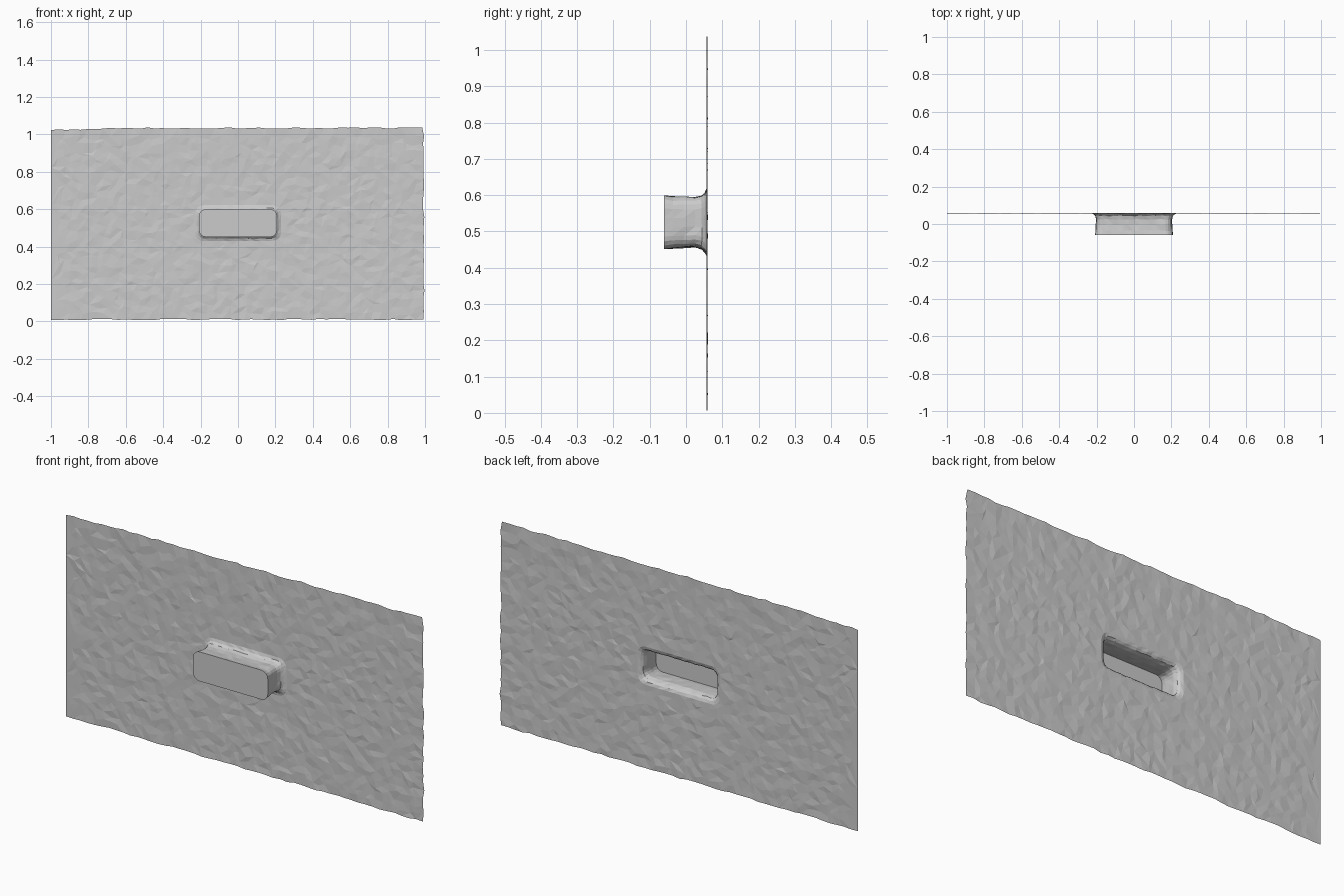
import bpy, bmesh, math, random
from mathutils import Vector, noise
from mathutils.geometry import delaunay_2d_cdt

if "Cube" in bpy.data.objects:
    bpy.data.objects.remove(bpy.data.objects["Cube"])

random.seed(4)
BACK, FRONT, ZC = 0.058, -0.06, 0.525


def rounded_rect(outset, hx=0.208, hz=0.074, r=0.035):
    """Evenly split rounded rectangle loop as (x, z) points."""
    hx, hz, r = hx + outset, hz + outset, r + outset * 0.5
    pts = []
    for i, (sx, sz) in enumerate([(1, 1), (-1, 1), (-1, -1), (1, -1)]):
        for k in range(5):
            a = math.pi / 2 * (i + k / 4)
            pts.append(Vector((sx * (hx - r) + r * math.cos(a),
                               ZC + sz * (hz - r) + r * math.sin(a))))
        # straight side up to the next corner
        a = math.pi / 2 * (i + 1)
        nx, nz = [(-1, 1), (-1, -1), (1, -1), (1, 1)][i]
        end = Vector((nx * (hx - r) + r * math.cos(a),
                      ZC + nz * (hz - r) + r * math.sin(a)))
        n = 12 if i % 2 == 0 else 3
        pts += [pts[-1].lerp(end, k / n) for k in range(1, n)] if n else []
    # drop repeated straight points caused by growing the list
    return pts


def make_object(name, verts, faces):
    mesh = bpy.data.meshes.new(name)
    mesh.from_pydata(verts, [], faces)
    mesh.update()
    obj = bpy.data.objects.new(name, mesh)
    bpy.context.collection.objects.link(obj)
    return obj


# Pocket: lofted rings with a slight waist, flaring into the sheet
profile = [(FRONT, 0), (-0.035, -0.003), (-0.005, -0.005), (0.025, -0.006),
           (0.044, -0.001), (0.053, 0.008), (BACK, 0.022)]
verts, faces = [], []
opening = rounded_rect(profile[-1][1])
n = len(opening)
for j, (y, out) in enumerate(profile):
    for p in rounded_rect(out):
        v = Vector((p.x, y, p.y))
        if 0 < j < len(profile) - 1:
            v += noise.noise_vector(v * 28) * 0.004
        verts.append(v)
for j in range(len(profile) - 1):
    for i in range(n):
        a, b = j * n + i, j * n + (i + 1) % n
        faces += [(a, b, b + n), (a, b + n, a + n)]
faces.append(tuple(range(n)))
pocket = make_object("pocket", verts, faces)

# Sheet outline: straight left edge, the other three slightly ragged
outline = []
def rag():
    return random.uniform(-0.004, 0.004)
outline += [Vector((-1 + 1.99 * k / 50, 0.010 + rag())) for k in range(50)]
outline += [Vector((0.993 + rag(), 0.01 + 1.018 * k / 26)) for k in range(26)]
outline += [Vector((0.985 - 1.985 * k / 50, 1.034 - 0.012 * (k / 50) ** 8 + rag()))
            for k in range(50)]
outline += [Vector((-1, 1.022 - 0.2 * k)) for k in range(5)]

# Sheet surface: scattered points triangulated around the opening
scatter = []
step = 0.036
for ix in range(54):
    for iz in range(27):
        x = -0.965 + ix * step + random.uniform(-0.013, 0.013)
        z = 0.045 + iz * step + random.uniform(-0.013, 0.013)
        if z < 1.01 and x < 0.97 and not (abs(x) < 0.245 and abs(z - ZC) < 0.11):
            scatter.append(Vector((x, z)))
m = len(outline)
loop = [(m + i, m + (i + 1) % n) for i in range(n)]
co, _, tris, *_ = delaunay_2d_cdt(outline + opening + scatter, loop,
                                  [list(range(m))], 1, 1e-5)


def in_opening(tri):
    c = sum((co[i] for i in tri), Vector((0, 0))) / 3
    hit = False
    for p, q in zip(opening, opening[1:] + opening[:1]):
        if (p.y > c.y) != (q.y > c.y):
            if c.x < p.x + (c.y - p.y) / (q.y - p.y) * (q.x - p.x):
                hit = not hit
    return hit


rim = {(round(p.x, 4), round(p.y, 4)) for p in opening}
sheet_verts = [(p.x, BACK + (0 if (round(p.x, 4), round(p.y, 4)) in rim
                             else random.uniform(-0.002, 0.002)), p.y) for p in co]
sheet = make_object("sheet", sheet_verts, [t for t in tris if not in_opening(t)])

# Join the two parts into one continuous skin
bpy.ops.object.select_all(action='DESELECT')
pocket.select_set(True)
sheet.select_set(True)
bpy.context.view_layer.objects.active = sheet
bpy.ops.object.join()
sheet.name = "sheet_with_pocket"
bm = bmesh.new()
bm.from_mesh(sheet.data)
bmesh.ops.remove_doubles(bm, verts=bm.verts, dist=0.0002)
bmesh.ops.recalc_face_normals(bm, faces=bm.faces)
cap = max(bm.faces, key=lambda f: len(f.verts))
if cap.normal.y > 0:
    bmesh.ops.reverse_faces(bm, faces=bm.faces)
bm.to_mesh(sheet.data)
bm.free()
